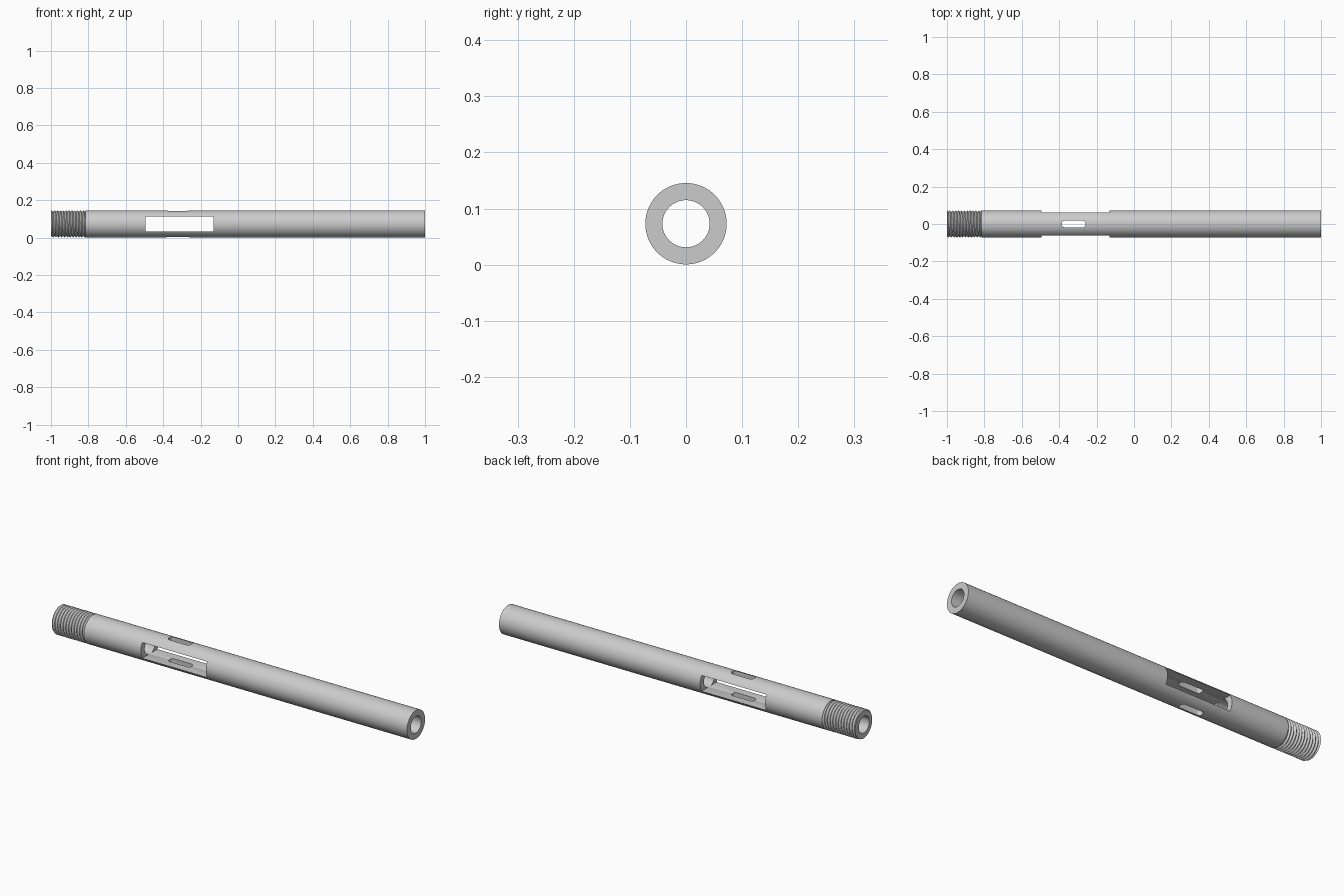
import bpy, bmesh, math
from mathutils import Matrix

CENTER_Z, RADIUS, BORE = 0.073, 0.0725, 0.042
THREAD_END = -0.815
SIDES = 64

if "Cube" in bpy.data.objects:
    bpy.data.objects.remove(bpy.data.objects["Cube"], do_unlink=True)

steel = bpy.data.materials.new("grey_steel")
steel.use_nodes = True
steel.diffuse_color = (0.6, 0.6, 0.6, 1)
steel.node_tree.nodes["Principled BSDF"].inputs["Base Color"].default_value = (0.6, 0.6, 0.6, 1)


def make_object(name, bm):
    bmesh.ops.recalc_face_normals(bm, faces=bm.faces[:])
    mesh = bpy.data.meshes.new(name)
    bm.to_mesh(mesh)
    bm.free()
    obj = bpy.data.objects.new(name, mesh)
    obj.location.z = CENTER_Z
    bpy.context.collection.objects.link(obj)
    mesh.materials.append(steel)
    return obj


def rod(name, x0, x1, radius):
    bm = bmesh.new()
    place = Matrix.Translation(((x0 + x1) / 2, 0, 0)) @ Matrix.Rotation(math.pi / 2, 4, 'Y')
    bmesh.ops.create_cone(bm, cap_ends=True, segments=SIDES, radius1=radius,
                          radius2=radius, depth=x1 - x0, matrix=place)
    return make_object(name, bm)


def slot(name, x0, x1, half_width, corner):
    """Upright prism with optionally rounded corners."""
    bm = bmesh.new()
    place = Matrix.Translation(((x0 + x1) / 2, 0, 0)) @ Matrix.Diagonal((x1 - x0, 2 * half_width, 0.4, 1))
    bmesh.ops.create_cube(bm, size=1, matrix=place)
    if corner:
        upright = [e for e in bm.edges if abs(e.verts[0].co.z - e.verts[1].co.z) > 0.1]
        bmesh.ops.bevel(bm, geom=upright, offset=corner, segments=5, profile=0.5, affect='EDGES')
    return make_object(name, bm)


def threaded_rod(name, x0, x1, turns, crest, root):
    """Rod whose skin follows a V-shaped helical groove."""
    bm = bmesh.new()
    pitch = (x1 - x0) / turns
    rows = []
    for k in range(-2, 2 * turns + 1):
        row = []
        for i in range(SIDES + 1):
            turn = i / SIDES
            x = min(max(x0 + pitch * (k / 2 + turn), x0), x1)
            phase = ((x - x0) / pitch - turn) % 1
            r = root + (crest - root) * abs(2 * phase - 1)
            a = turn * math.tau
            row.append(bm.verts.new((x, r * math.cos(a), r * math.sin(a))))
        rows.append(row)
    for low, high in zip(rows, rows[1:]):
        for i in range(SIDES):
            bm.faces.new((low[i], low[i + 1], high[i + 1], high[i]))
    bmesh.ops.remove_doubles(bm, verts=bm.verts[:], dist=0.00002)
    bmesh.ops.dissolve_degenerate(bm, edges=bm.edges[:], dist=0.00001)
    bmesh.ops.holes_fill(bm, edges=[e for e in bm.edges if e.is_boundary], sides=0)
    return make_object(name, bm)


def cut(obj, cutter):
    mod = obj.modifiers.new("cut_" + cutter.name, 'BOOLEAN')
    mod.operation, mod.solver, mod.object = 'DIFFERENCE', 'EXACT', cutter
    cutter.hide_render = True
    cutter.hide_viewport = True


# Main tube and threaded tail
tube = rod("tube", THREAD_END, 1, RADIUS)
thread = threaded_rod("threaded_end", -1, THREAD_END, 12, RADIUS, 0.065)

# Bore, long side window and short rounded slot, all cut right through
bore = rod("bore_cutter", -1.1, 1.1, BORE)
window = slot("window_cutter", -0.495, -0.13, 0.04, 0)
window.rotation_euler.x = math.pi / 2
keyway = slot("slot_cutter", -0.385, -0.26, 0.018, 0.014)
for cutter in (bore, window, keyway):
    cut(tube, cutter)
cut(thread, bore)

# Apply the cuts, then smooth the round faces only
bpy.context.view_layer.update()
graph = bpy.context.evaluated_depsgraph_get()
for obj in (tube, thread):
    mesh = bpy.data.meshes.new_from_object(obj.evaluated_get(graph))
    obj.modifiers.clear()
    obj.data = mesh
    mesh.name = obj.name
for cutter in (bore, window, keyway):
    bpy.data.objects.remove(cutter, do_unlink=True)
for obj in (tube, thread):
    bpy.ops.object.select_all(action='DESELECT')
    obj.select_set(True)
    bpy.context.view_layer.objects.active = obj
    bpy.ops.object.shade_smooth_by_angle(angle=math.radians(30))
